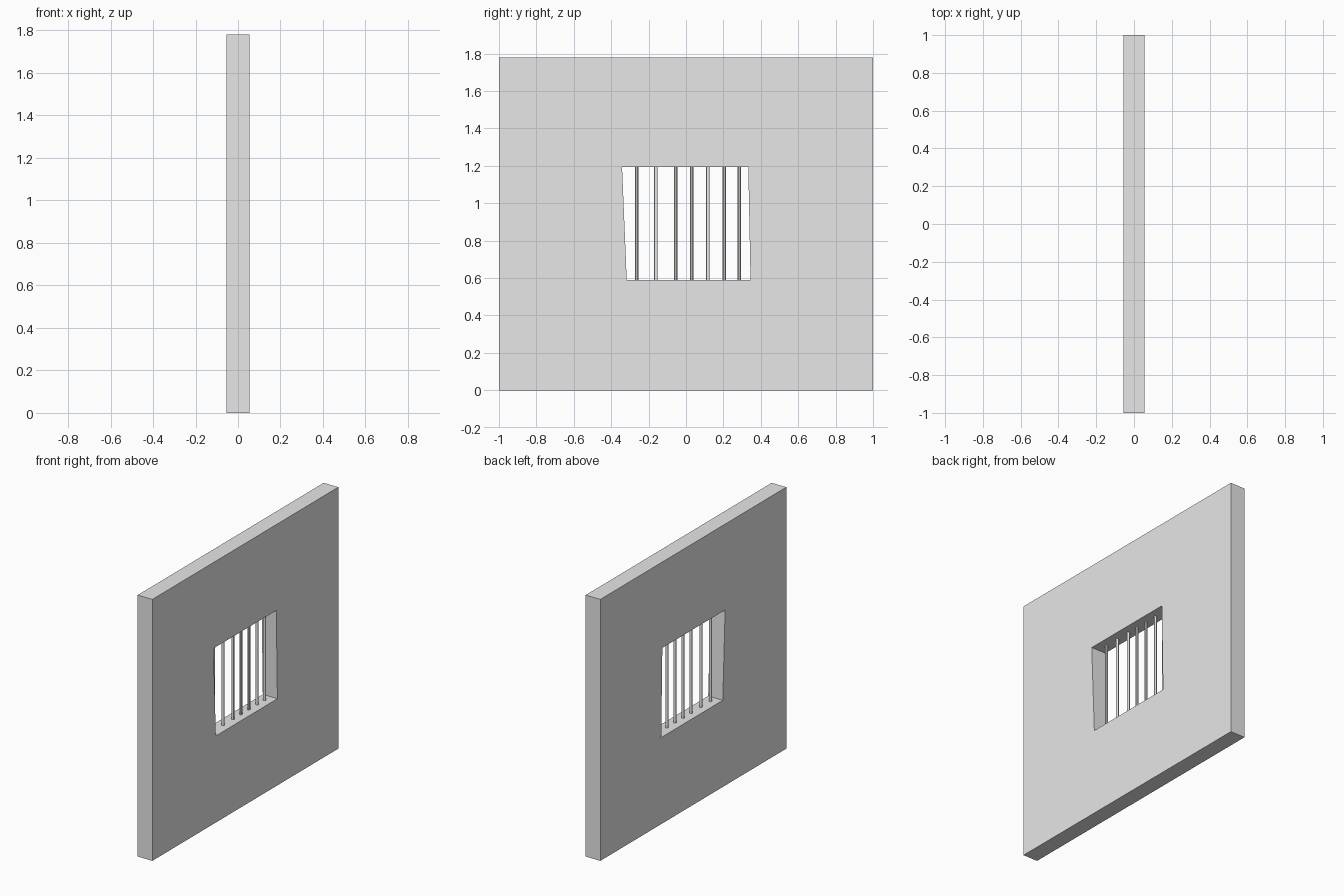
import bpy
import bmesh

cube = bpy.data.objects.get("Cube")
if cube:
    bpy.data.objects.remove(cube, do_unlink=True)

WIDTH, HEIGHT, HALF_DEPTH = 2.0, 1.78, 0.055
SILL, LINTEL = 0.59, 1.195

grey = bpy.data.materials.new("plain grey")
grey.use_nodes = True
grey.diffuse_color = (0.8, 0.8, 0.8, 1)
grey.node_tree.nodes["Principled BSDF"].inputs["Base Color"].default_value = (0.8, 0.8, 0.8, 1)


def add_object(name, bm):
    bmesh.ops.recalc_face_normals(bm, faces=bm.faces)
    mesh = bpy.data.meshes.new(name)
    bm.to_mesh(mesh)
    bm.free()
    mesh.materials.append(grey)
    obj = bpy.data.objects.new(name, mesh)
    bpy.context.collection.objects.link(obj)
    return obj


# Wall: a ring of quads around the slightly crooked opening, extruded in depth
outer = [(-WIDTH / 2, 0), (WIDTH / 2, 0), (WIDTH / 2, HEIGHT), (-WIDTH / 2, HEIGHT)]
opening = [(-0.317, SILL), (0.345, SILL), (0.333, LINTEL), (-0.342, LINTEL)]
bm = bmesh.new()
rings = [[bm.verts.new((-HALF_DEPTH, y, z)) for y, z in ring] for ring in (outer, opening)]
for i in range(4):
    j = (i + 1) % 4
    bm.faces.new((rings[0][i], rings[0][j], rings[1][j], rings[1][i]))
extruded = bmesh.ops.extrude_face_region(bm, geom=bm.faces[:], use_keep_orig=True)["geom"]
bmesh.ops.translate(bm, vec=(2 * HALF_DEPTH, 0, 0),
                    verts=[v for v in extruded if isinstance(v, bmesh.types.BMVert)])
# merge the mitre seams so each large face stays flat and clean
add_object("wall", bm)

# Window bars: thin round rods, unevenly spaced, standing mid-depth in the opening
for n, y in enumerate((-0.263, -0.161, -0.055, 0.031, 0.117, 0.205, 0.285), 1):
    bpy.ops.mesh.primitive_cylinder_add(vertices=12, radius=0.0095, depth=LINTEL - SILL + 0.01,
                                        location=(0, y, (SILL + LINTEL) / 2))
    bar = bpy.context.object
    bar.name = f"window_bar_{n}"
    bar.data.materials.append(grey)
    bpy.ops.object.shade_smooth_by_angle()
